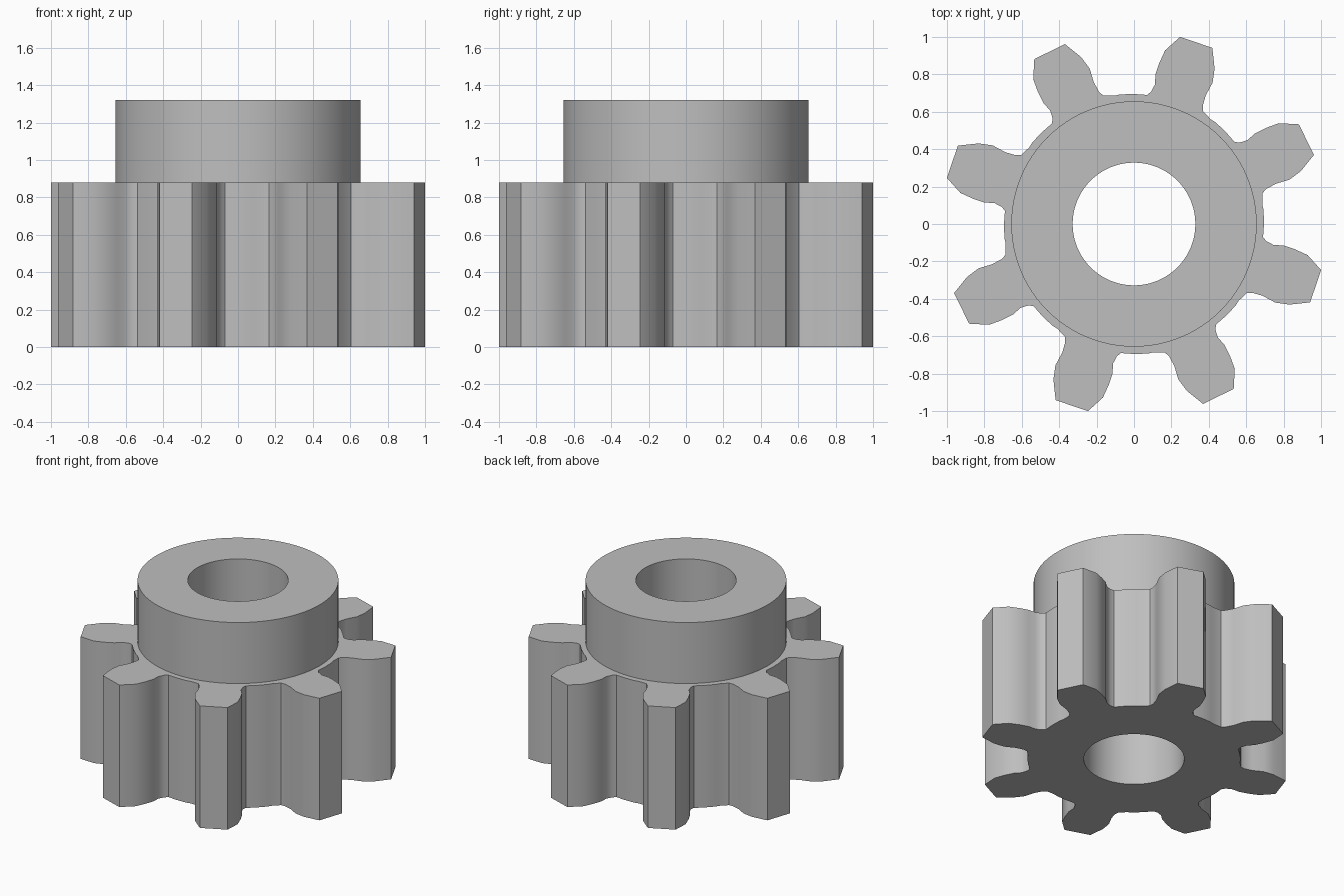
import bpy
import bmesh
from math import cos, sin, pi, radians

cube = bpy.data.objects.get("Cube")
if cube:
    bpy.data.objects.remove(cube, do_unlink=True)

TEETH = 8
BODY_TOP, HUB_TOP = 0.88, 1.32
HUB_RADIUS, BORE_RADIUS = 0.656, 0.328
SEGMENTS = 96

# One tooth and the root beside it, listed clockwise from the gap
TOOTH = [(0.0, 0.695), (0.07, 0.69), (0.092, 0.708), (0.112, 0.746),
         (0.115, 0.80), (0.135, 0.86), (0.166, 0.928), (0.246, 1.0),
         (0.419, 0.942), (0.431, 0.83), (0.42, 0.755), (0.384, 0.688),
         (0.368, 0.634), (0.369, 0.603), (0.41, 0.56), (0.438, 0.542)]


def gear_outline():
    points = []
    for i in range(TEETH):
        a = -2 * pi * i / TEETH
        points += [(x * cos(a) - y * sin(a), x * sin(a) + y * cos(a))
                   for x, y in TOOTH]
    return points[::-1]


def circle(radius):
    return [(radius * cos(2 * pi * i / SEGMENTS), radius * sin(2 * pi * i / SEGMENTS))
            for i in range(SEGMENTS)]


def loop(bm, points, z):
    verts = [bm.verts.new((x, y, z)) for x, y in points]
    for a, b in zip(verts, verts[1:] + verts[:1]):
        bm.edges.new((a, b))
    return verts


def wall(bm, lower, upper):
    for i in range(len(lower)):
        bm.faces.new((lower[i - 1], lower[i], upper[i], upper[i - 1]))


def ring(bm, outer, inner):
    edges = [bm.edges.get((loop_verts[i - 1], loop_verts[i]))
             for loop_verts in (outer, inner) for i in range(len(loop_verts))]
    bmesh.ops.triangle_fill(bm, use_beauty=True, edges=edges)


bm = bmesh.new()
teeth_low = loop(bm, gear_outline(), 0)
teeth_high = loop(bm, gear_outline(), BODY_TOP)
hub_low = loop(bm, circle(HUB_RADIUS), BODY_TOP)
hub_high = loop(bm, circle(HUB_RADIUS), HUB_TOP)
bore_low = loop(bm, circle(BORE_RADIUS), 0)
bore_high = loop(bm, circle(BORE_RADIUS), HUB_TOP)

# Upright surfaces: toothed rim, hub and bore
wall(bm, teeth_low, teeth_high)
wall(bm, hub_low, hub_high)
wall(bm, bore_low, bore_high)

# Flat surfaces: underside, shoulder around the hub, hub top
ring(bm, teeth_low, bore_low)
ring(bm, teeth_high, hub_low)
ring(bm, hub_high, bore_high)
bmesh.ops.recalc_face_normals(bm, faces=bm.faces)

mesh = bpy.data.meshes.new("pinion_gear")
bm.to_mesh(mesh)
bm.free()
gear = bpy.data.objects.new("pinion_gear", mesh)
bpy.context.collection.objects.link(gear)

# Plain grey metal
grey = bpy.data.materials.new("grey_metal")
grey.use_nodes = True
colour = (0.52, 0.52, 0.52, 1)
grey.diffuse_color = colour
grey.node_tree.nodes["Principled BSDF"].inputs["Base Color"].default_value = colour
mesh.materials.append(grey)

# Smooth curved walls, crisp corners
bpy.ops.object.select_all(action='DESELECT')
gear.select_set(True)
bpy.context.view_layer.objects.active = gear
bpy.ops.object.shade_smooth_by_angle(angle=radians(25))
